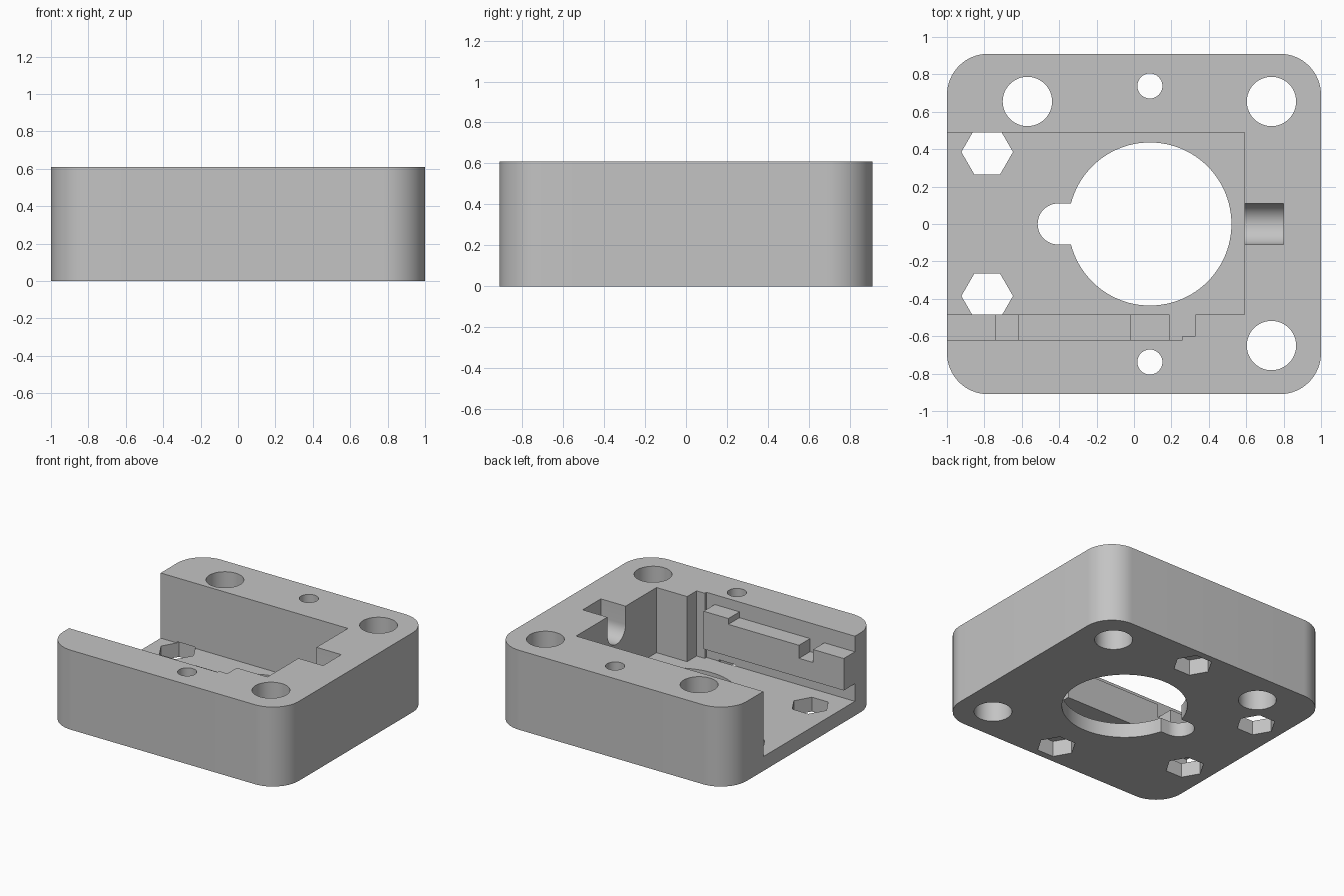
import bpy, bmesh
from math import cos, sin, pi, radians

cube = bpy.data.objects.get("Cube")
if cube:
    bpy.data.objects.remove(cube, do_unlink=True)

HEIGHT, FLOOR = 0.61, 0.11
PLACE = {"x": lambda a, b, t: (t, a, b),
         "y": lambda a, b, t: (a, t, b),
         "z": lambda a, b, t: (a, b, t)}

grey = bpy.data.materials.new("plain grey")
grey.use_nodes = True
colour = (0.55, 0.55, 0.55, 1)
grey.diffuse_color = colour
grey.node_tree.nodes["Principled BSDF"].inputs["Base Color"].default_value = colour


def prism(name, points, low, high, axis="z"):
    """Extrude a flat outline along an axis."""
    bm = bmesh.new()
    face = bm.faces.new([bm.verts.new(PLACE[axis](a, b, low)) for a, b in points])
    top = bmesh.ops.extrude_face_region(bm, geom=[face])["geom"]
    shift = PLACE[axis](0, 0, high - low)
    bmesh.ops.translate(bm, vec=shift, verts=[v for v in top if isinstance(v, bmesh.types.BMVert)])
    bmesh.ops.recalc_face_normals(bm, faces=bm.faces)
    mesh = bpy.data.meshes.new(name)
    bm.to_mesh(mesh)
    bm.free()
    mesh.materials.append(grey)
    obj = bpy.data.objects.new(name, mesh)
    bpy.context.collection.objects.link(obj)
    return obj


def arc(x, y, r, start=0, end=360, steps=48):
    count = steps if end - start == 360 else steps + 1
    angles = [radians(start + (end - start) * i / steps) for i in range(count)]
    return [(x + r * cos(t), y + r * sin(t)) for t in angles]


def box(x0, x1, y0, y1):
    return [(x0, y0), (x1, y0), (x1, y1), (x0, y1)]


# Block with rounded upright corners
R = 0.22
outline = []
for i, (sx, sy) in enumerate([(1, 1), (-1, 1), (-1, -1), (1, -1)]):
    outline += arc(sx * (1 - R), sy * (0.91 - R), R, 90 * i, 90 * i + 90, 16)
housing = prism("housing", outline, 0, HEIGHT)
bpy.context.view_layer.objects.active = housing


def cut(points, low=-0.2, high=1, axis="z"):
    cutter = prism("cutter", points, low, high, axis)
    cutter.hide_render = True
    mod = housing.modifiers.new("cut", "BOOLEAN")
    mod.operation, mod.solver, mod.object = "DIFFERENCE", "EXACT", cutter
    bpy.ops.object.modifier_apply(modifier=mod.name)
    bpy.data.objects.remove(cutter, do_unlink=True)


# Open main cavity
cut(box(-1.2, 0.59, -0.485, 0.49), FLOOR)

# Side pocket that leaves a stepped, undercut rail on the wall
cut([(-1.2, 0.49), (-0.74, 0.49), (-0.74, 0.39), (-0.62, 0.39), (-0.62, 0.49),
     (-0.02, 0.49), (-0.02, 0.535), (0.19, 0.535), (0.19, 0.245), (-1.2, 0.245),
     (-1.2, FLOOR), (0.26, FLOOR), (0.26, 0.8), (-1.2, 0.8)], -0.62, -0.485 + 0.02, "y")
cut(box(0.19, 0.33, -0.6, -0.46), FLOOR)

# Round-bottomed channel in the end wall
cut([(0.11, 0.8), (-0.11, 0.8)] + arc(0, 0.47, 0.11, 180, 360, 20), 0.5, 0.8, "x")

# Large floor opening and its round-ended slot
cut(arc(0.085, 0, 0.436, steps=96))
cut([(-0.2, -0.11), (-0.2, 0.11)] + arc(-0.405, 0, 0.11, 90, 270, 24))

# Large bolt holes in three corners
for x, y in [(-0.57, 0.655), (0.735, 0.655), (0.735, -0.65)]:
    cut(arc(x, y, 0.132))

# Screw holes and nut pockets
for side in (1, -1):
    cut(arc(0.085, side * 0.738, 0.067, steps=32))
    for x, y in [(0.085, 0.738), (-0.785, 0.385)]:
        cut(arc(x, side * y, 0.138, steps=6), -0.2, 0.12)

# Smooth the round walls while keeping the edges crisp
bpy.ops.object.select_all(action="DESELECT")
housing.select_set(True)
bpy.ops.object.shade_smooth_by_angle(angle=radians(30))
